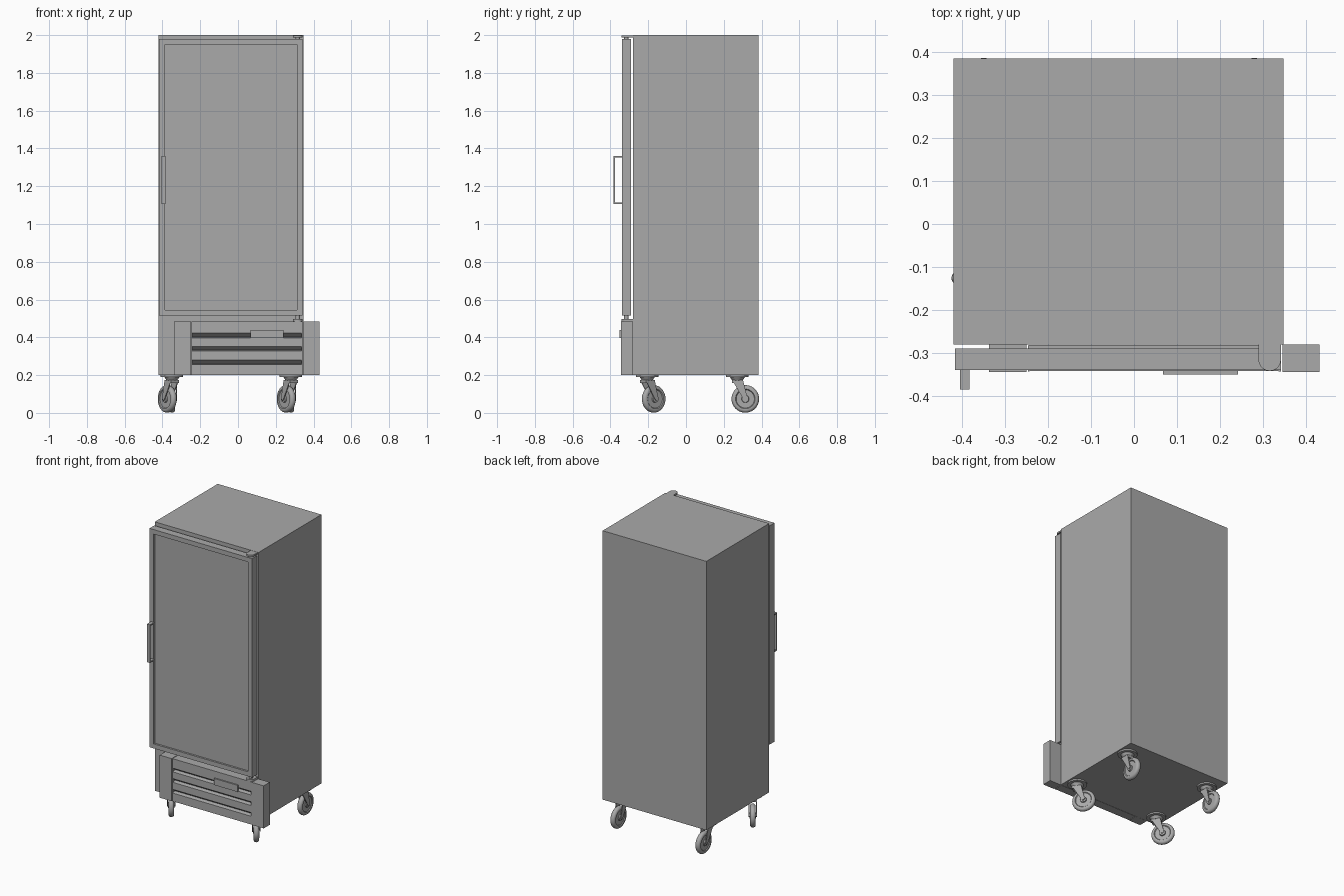
import bpy, bmesh, math
from mathutils import Matrix, Vector

if "Cube" in bpy.data.objects:
    bpy.data.objects.remove(bpy.data.objects["Cube"])

grey = bpy.data.materials.new("plain grey")
grey.use_nodes = True
COLOUR = (0.4, 0.4, 0.4, 1)
grey.diffuse_color = COLOUR
grey.node_tree.nodes["Principled BSDF"].inputs["Base Color"].default_value = COLOUR


def finish(name, bm, smooth=False):
    bmesh.ops.recalc_face_normals(bm, faces=bm.faces)
    mesh = bpy.data.meshes.new(name)
    bm.to_mesh(mesh)
    bm.free()
    obj = bpy.data.objects.new(name, mesh)
    bpy.context.collection.objects.link(obj)
    mesh.materials.append(grey)
    if smooth:
        bpy.ops.object.select_all(action="DESELECT")
        obj.select_set(True)
        bpy.context.view_layer.objects.active = obj
        bpy.ops.object.shade_smooth_by_angle(angle=math.radians(35))
    return obj


def add_box(bm, lo, hi):
    lo, hi = Vector(lo), Vector(hi)
    mat = Matrix.Translation((lo + hi) / 2) @ Matrix.Diagonal((*(hi - lo), 1))
    return bmesh.ops.create_cube(bm, size=1, matrix=mat)["verts"]


def box(name, lo, hi):
    bm = bmesh.new()
    add_box(bm, lo, hi)
    return finish(name, bm)


def add_prism(bm, points, move):
    """Extrude a closed outline of 3D points along a vector."""
    face = bm.faces.new([bm.verts.new(p) for p in points])
    out = bmesh.ops.extrude_face_region(bm, geom=[face])["geom"]
    bmesh.ops.translate(bm, vec=move, verts=[v for v in out if isinstance(v, bmesh.types.BMVert)])


def add_disc(bm, radius, z0, z1, x=0, y=0, top=None):
    bmesh.ops.create_cone(bm, cap_ends=True, segments=32, radius1=radius,
                          radius2=top or radius, depth=z1 - z0,
                          matrix=Matrix.Translation((x, y, (z0 + z1) / 2)))


# Cabinet body
box("cabinet", (-0.42, -0.28, 0.2), (0.348, 0.385, 2.0))

# Door with a stepped, recessed centre panel
bm = bmesh.new()
add_box(bm, (-0.417, -0.34, 0.515), (0.342, -0.29, 1.98))
front = min(bm.faces, key=lambda f: f.calc_center_median().y)
bmesh.ops.inset_region(bm, faces=[front], thickness=0.043)
bmesh.ops.inset_region(bm, faces=[front], thickness=0.0005, depth=-0.012)
finish("door", bm)

# Bracket handle
bm = bmesh.new()
outline = [(-0.34, 1.105), (-0.385, 1.105), (-0.385, 1.36), (-0.34, 1.36),
           (-0.34, 1.352), (-0.377, 1.352), (-0.377, 1.113), (-0.34, 1.113)]
add_prism(bm, [(-0.405, y, z) for y, z in outline], (0.022, 0, 0))
finish("door_handle", bm)

# Hinge leaves with rounded noses and pins
for name, z0, z1, pin in (("top_hinge", 1.988, 1.999, (1.975, 1.99)),
                          ("bottom_hinge", 0.485, 0.497, (0.49, 0.52))):
    bm = bmesh.new()
    arc = [math.pi * (1 + i / 16) for i in range(17)]
    points = [(0.29, -0.28, z0)]
    points += [(0.316 + 0.026 * math.cos(a), -0.316 + 0.026 * math.sin(a), z0) for a in arc]
    points += [(0.342, -0.28, z0)]
    add_prism(bm, points, (0, 0, z1 - z0))
    add_disc(bm, 0.012, *pin, x=0.316, y=-0.316)
    finish(name, bm, True)

# Lower front panel: side columns, louvred centre and a small plate
box("right_column", (-0.338, -0.345, 0.2), (-0.25, -0.281, 0.485))
box("left_column", (0.346, -0.345, 0.2), (0.432, -0.281, 0.485))
bm = bmesh.new()
profile = [(-0.282, 0.2), (-0.342, 0.2)]
for z in (0.255, 0.327, 0.397):
    profile += [(-0.342, z), (-0.318, z + 0.006), (-0.342, z + 0.025)]
profile += [(-0.342, 0.485), (-0.282, 0.485)]
add_prism(bm, [(-0.246, y, z) for y, z in profile], (0.588, 0, 0))
finish("louvre_panel", bm)
for name, x0, x1 in (("louvre_right_end", -0.2465, -0.243), ("louvre_left_end", 0.337, 0.3425)):
    box(name, (x0, -0.343, 0.2), (x1, -0.283, 0.485))
box("louvre_plate", (0.067, -0.351, 0.396), (0.242, -0.341, 0.44))


# Swivel casters: local +y is the trailing direction
TRAIL, RADIUS, AXLE = 0.042, 0.073, 0.076


def caster(name, x, y, turn):
    place = Matrix.Translation((x, y, 0)) @ Matrix.Rotation(turn, 4, "Z")
    # Swivel head and forks
    bm = bmesh.new()
    add_disc(bm, 0.06, 0.19, 0.2)
    add_disc(bm, 0.028, 0.172, 0.19, top=0.04)
    add_box(bm, (-0.026, -0.028, 0.158), (0.026, 0.03, 0.174))
    side = [(-0.028, 0.174), (0.03, 0.174), (TRAIL + 0.012, AXLE),
            (TRAIL, AXLE - 0.012), (TRAIL - 0.012, AXLE)]
    for x0 in (-0.026, 0.021):
        add_prism(bm, [(x0, a, b) for a, b in side], (0.005, 0, 0))
    bmesh.ops.transform(bm, matrix=place, verts=bm.verts)
    finish(name + "_fork", bm, True)
    # Rounded wheel, lathed around its axle
    bm = bmesh.new()
    rim = [(-0.02, 0), (-0.02, 0.018), (-0.012, 0.02), (-0.012, 0.048), (-0.017, 0.052)]
    rim += [(-0.017 * math.cos(a), 0.058 + 0.015 * math.sin(a))
            for a in [math.pi * i / 8 for i in range(9)]]
    rim += [(-u, r) for u, r in reversed(rim[:5])]
    verts = [bm.verts.new((u, 0, r)) for u, r in rim]
    edges = [bm.edges.new(pair) for pair in zip(verts, verts[1:])]
    bmesh.ops.spin(bm, geom=verts + edges, axis=(1, 0, 0), cent=(0, 0, 0),
                   steps=40, angle=math.tau)
    bmesh.ops.remove_doubles(bm, verts=bm.verts, dist=0.0001)
    bmesh.ops.transform(bm, matrix=place @ Matrix.Translation((0, TRAIL, RADIUS + 0.001)),
                        verts=bm.verts)
    finish(name + "_wheel", bm, True)


for side, x in (("right", -0.35), ("left", 0.28)):
    caster("front_" + side + "_caster", x, -0.205, math.radians(36))
    caster("back_" + side + "_caster", x, 0.272, 0)
